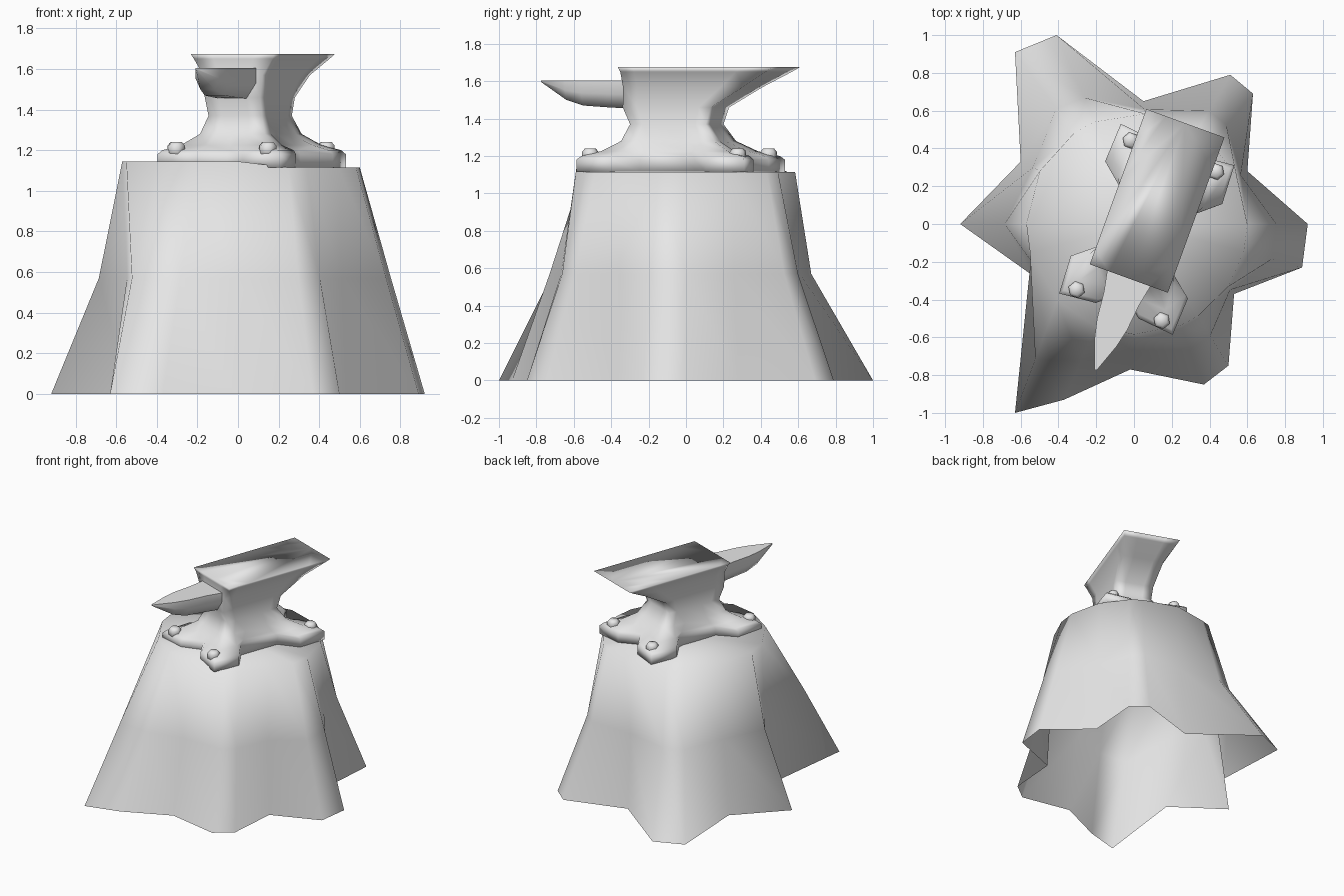
import bpy, bmesh, math
from mathutils import Matrix

if "Cube" in bpy.data.objects:
    bpy.data.objects.remove(bpy.data.objects["Cube"])

grey = bpy.data.materials.new("plain grey")
grey.diffuse_color = (0.8, 0.8, 0.8, 1)
grey.use_nodes = True
grey.node_tree.nodes["Principled BSDF"].inputs["Base Color"].default_value = grey.diffuse_color

# anvil frame: local x across, local y along the anvil, turned on the stump
ANVIL = Matrix.Translation((0.065, -0.035, 0)) @ Matrix.Rotation(math.radians(-20), 4, 'Z')


def loft(name, rings, cap_start=True, cap_end=True, matrix=None, angle=180):
    """Skin a list of equally long rings of points; cap_end may be a centre point."""
    bm = bmesh.new()
    vs = [[bm.verts.new(p) for p in r] for r in rings]
    n = len(vs[0])
    for a, b in zip(vs, vs[1:]):
        for i in range(n):
            j = (i + 1) % n
            bm.faces.new((a[i], a[j], b[j], b[i]))
    if cap_start:
        bm.faces.new(vs[0][::-1])
    if isinstance(cap_end, tuple):
        c = bm.verts.new(cap_end)
        for i in range(n):
            bm.faces.new((vs[-1][i], vs[-1][(i + 1) % n], c))
    elif cap_end:
        bm.faces.new(vs[-1])
    bmesh.ops.recalc_face_normals(bm, faces=bm.faces)
    me = bpy.data.meshes.new(name)
    bm.to_mesh(me)
    bm.free()
    if matrix:
        me.transform(matrix)
    me.materials.append(grey)
    me.shade_smooth()
    if angle < 180:
        me.set_sharp_from_angle(angle=math.radians(angle))
    ob = bpy.data.objects.new(name, me)
    bpy.context.collection.objects.link(ob)
    return ob


# tree stump: flared roots at the ground, round at the top, open underneath
# each entry: ground x, ground y, how far the root still sticks out half way up
ROOTS = [(-0.63, 0.91, .30), (-0.41, 1.0, .28), (0.05, 0.65, .36), (0.51, 0.79, .36),
         (0.63, 0.69, .36), (0.60, 0.28, .36), (0.92, 0.0, .48), (0.89, -0.23, .48),
         (0.53, -0.37, .40), (0.50, -0.75, .40), (0.37, -0.85, .40), (-0.02, -0.77, .45),
         (-0.37, -0.93, .48), (-0.63, -1.0, .52), (-0.54, -0.27, .36), (-0.92, 0.0, .33),
         (-0.60, 0.33, .36)]
RIM_ANGLE = {13: 224, 14: 195}      # rim points pulled round towards the left
ground, middle, rim = [], [], []
for i, (x, y, t) in enumerate(ROOTS):
    a = math.radians(RIM_ANGLE[i]) if i in RIM_ANGLE else math.atan2(y, x)
    tx, ty = 0.585 * math.cos(a) + 0.015, 0.585 * math.sin(a)
    ground.append((x, y, 0))
    middle.append((tx + (x - tx) * t, ty + (y - ty) * t, 0.57))
    raised = (tx < -0.3 and ty < 0.5) or (tx < 0.1 and ty < 0)
    rim.append((tx, ty, 1.145 if raised else 1.115))
loft("stump", [ground, middle, rim], cap_start=False, cap_end=(0.02, 0, 1.12))

# anvil body: four-footed base blending into a rectangular waist and face
FOOT = [(0.12, 0.465), (0.32, 0.485), (0.33, 0.27), (0.20, 0.16)]
RECT = [(0.5, 1), (1, 1), (1, 0.7), (1, 0.35)]


def around(quarter, mid):
    """Mirror one quarter outline into a full ring, plus the two end midpoints."""
    q = quarter
    return ([(0, mid)] + q + [(x, -y) for x, y in q[::-1]] + [(0, -mid)]
            + [(-x, -y) for x, y in q] + [(-x, y) for x, y in q[::-1]])


foot = [(x, y if y > 0 else y * 0.97) for x, y in around(FOOT, 0.36)]
unit = around(RECT, 1)


def box_ring(z, front, back, half):
    return [(x * half, y * (back if y > 0 else -front), z) for x, y in unit]


collar = box_ring(1.28, -0.27, 0.26, 0.17)
blend = [(f[0] * .45 + c[0] * .55, f[1] * .45 + c[1] * .55, 1.225) for f, c in zip(foot, collar)]
rings = [[(x, y, 1.115) for x, y in foot],
         [(x, y, 1.18) for x, y in foot],
         [(x * 0.95, y * 0.95, 1.2) for x, y in foot],
         blend, collar]
for spec in [(1.37, -0.23, 0.20, 0.14), (1.46, -0.27, 0.23, 0.145),
             (1.57, -0.265, 0.42, 0.155), (1.65, -0.262, 0.565, 0.205),
             (1.675, -0.27, 0.605, 0.22)]:
    rings.append(box_ring(*spec))
loft("anvil_body", rings, matrix=ANVIL)

# horn: flat on top, tapering to a point at the front
horn = []
for y, w, low in [(-0.2, 0.13, 1.455), (-0.28, 0.12, 1.455), (-0.38, 0.1, 1.46),
                  (-0.53, 0.085, 1.47), (-0.63, 0.062, 1.50), (-0.785, 0.006, 1.595)]:
    top = 1.605
    mid = top - (top - low) * 0.5
    horn.append([(-w, y, top), (w, y, top), (w, y, mid), (w * .6, y, low),
                 (-w * .6, y, low), (-w, y, mid)])
loft("horn", horn, matrix=ANVIL, angle=70)

# bolts holding the feet down
for sx, side in ((-1, "left"), (1, "right")):
    for sy, end in ((-1, "front"), (1, "back")):
        bolt = [[(sx * 0.24 + r * math.cos(k * math.pi / 3),
                  sy * 0.42 + r * math.sin(k * math.pi / 3), z) for k in range(6)]
                for z, r in ((1.17, 0.045), (1.222, 0.045), (1.24, 0.03))]
        loft(f"bolt_{end}_{side}", bolt, matrix=ANVIL)
